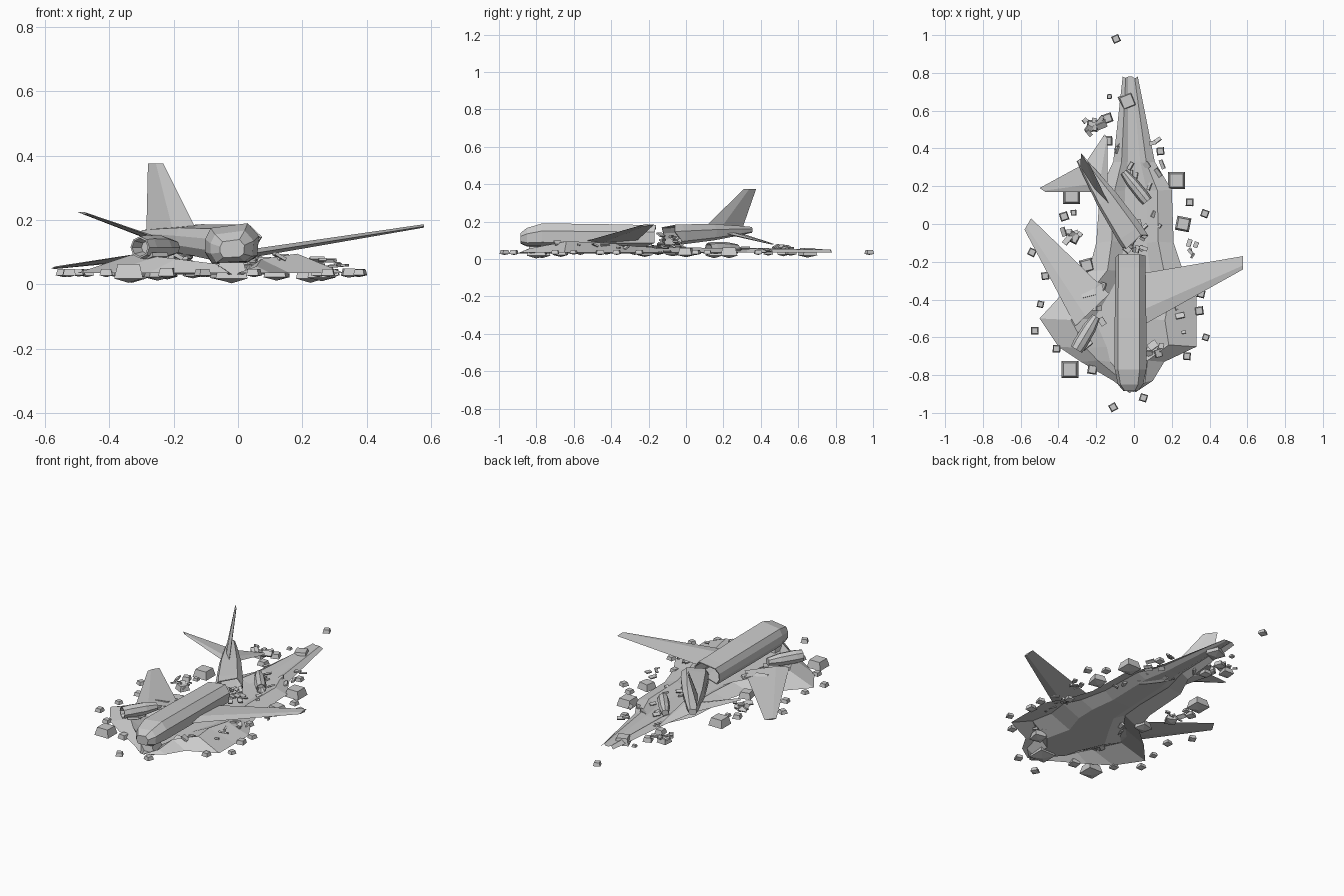
import bpy, bmesh, math, random
from mathutils import Vector, Matrix

random.seed(4)
cube = bpy.data.objects.get("Cube")
if cube:
    bpy.data.objects.remove(cube, do_unlink=True)


def make(name, verts, faces, closed=True):
    mesh = bpy.data.meshes.new(name)
    mesh.from_pydata([tuple(v) for v in verts], [], faces)
    bm = bmesh.new()
    bm.from_mesh(mesh)
    if closed:
        bmesh.ops.recalc_face_normals(bm, faces=bm.faces)
    bm.to_mesh(mesh)
    bm.free()
    ob = bpy.data.objects.new(name, mesh)
    bpy.context.collection.objects.link(ob)
    return ob


def loft(name, rings, cap_start=True, cap_end=True):
    """Skin a series of equal rings."""
    n = len(rings[0])
    verts = [v for r in rings for v in r]
    faces = []
    for i in range(len(rings) - 1):
        for k in range(n):
            j = (k + 1) % n
            faces.append((i*n + k, i*n + j, (i+1)*n + j, (i+1)*n + k))
    if cap_start:
        faces.append(tuple(range(n)))
    if cap_end:
        faces.append(tuple((len(rings) - 1)*n + k for k in range(n)))
    return make(name, verts, faces)


def shell(ob, thickness):
    mod = ob.modifiers.new("wall", 'SOLIDIFY')
    mod.thickness = thickness
    mod.offset = -1


def wing(name, lead_root, trail_root, lead_tip, trail_tip, thick):
    """Diamond-section panel, thinner at the tip."""
    rings = []
    for a, b, t in ((lead_root, trail_root, thick), (lead_tip, trail_tip, thick * 0.4)):
        a, b = Vector(a), Vector(b)
        up = Vector((0, 0, t / 2))
        rings.append([a, a.lerp(b, 0.3) + up, b, a.lerp(b, 0.3) - up])
    return loft(name, rings)


# Churned ground: y, left edge, right edge, ridge height, floor height
trench = [(.78, -.06, .02, .055, .045), (.33, -.11, .11, .06, .04),
          (.18, -.18, .20, .06, .035), (-.1, -.2, .21, .06, .03),
          (-.25, -.24, .26, .07, .03), (-.37, -.38, .33, .085, .03),
          (-.5, -.5, .33, .095, .03), (-.65, -.4, .33, .09, .03),
          (-.73, -.28, .16, .075, .03), (-.83, -.11, .1, .06, .03),
          (-.89, -.03, .01, .035, .03)]
verts, faces = [], []
for y, left, right, ridge, floor in trench:
    mid, half = (left + right) / 2, (right - left) / 2
    for f, z in ((-1, .035), (-.6, ridge), (-.3, floor), (.3, floor), (.6, ridge), (1, .035)):
        jit = random.uniform(-.006, .006) if abs(f) == .6 else 0
        verts.append((mid + f * half, y + 2 * jit, z + jit))
for i in range(len(trench) - 1):
    for k in range(5):
        a = i * 6 + k
        faces.append((a, a + 6, a + 7, a + 1))
make("ground_trench", verts, faces, closed=False)

# Forward fuselage, slightly rolled, torn open at the back
section = [(-.085, .015), (-.068, .05), (.047, .065), (.082, .025),
           (.077, -.035), (.047, -.055), (-.063, -.06), (-.085, -.025)]
rings = []
for y, s, cz in ((-.885, .45, .11), (-.85, .8, .115), (-.77, 1, .125),
                 (-.5, 1, .123), (-.23, .96, .12), (-.18, .96, .12)):
    rings.append([Vector((-.017 + x * s, y, cz + z * s)) for x, z in section])
for k, p in enumerate(rings[-1]):
    p.y += .02 if k in (1, 2) else random.uniform(-.04, .02)
body = loft("front_fuselage", rings, cap_end=False)
shell(body, .006)

# Tail fuselage, turned away from the front section
start, end = Vector((0, -.08, .125)), Vector((-.285, .345, .135))
axis = (end - start).normalized()
side = axis.cross(Vector((0, 0, 1))).normalized()
up = side.cross(axis)
rings = []
for t, s in ((0, .9), (.08, .9), (.5, .72), (.85, .42), (1, .26)):
    c = start.lerp(end, t) + up * (.02 * t)
    rings.append([c + side * x * s + up * z * s for x, z in section])
for p in rings[0]:
    p += axis * random.uniform(-.03, .03)
tail = loft("tail_fuselage", rings, cap_start=False)
shell(tail, .006)

# Fin leaning with the rolled tail
fin = [Vector(p) for p in ((-.13, .1, .17), (-.285, .3, .16), (-.28, .375, .375), (-.232, .31, .375))]
off = side * .012
loft("tail_fin", [[fin[0], fin[0].lerp(fin[1], .4) + off, fin[1], fin[0].lerp(fin[1], .4) - off],
                  [fin[3], fin[3].lerp(fin[2], .4) + off * .4, fin[2], fin[3].lerp(fin[2], .4) - off * .4]])

# Wings and stabilisers
wing("right_stabiliser", (-.2, .17, .125), (-.28, .31, .14), (-.47, .17, .22), (-.5, .19, .225), .018)
wing("left_stabiliser", (-.14, .22, .135), (-.26, .32, .13), (-.14, .45, .082), (-.155, .475, .08), .018)
wing("left_wing", (.04, -.54, .095), (.05, -.26, .1), (.578, -.24, .18), (.578, -.17, .185), .026)
wing("right_wing", (-.31, -.54, .095), (-.13, -.37, .09), (-.58, -.03, .05), (-.545, .03, .055), .02)


def engine(name, front, back, radius):
    """Eight-sided nacelle with a hollow intake and an inner cone."""
    a, b = Vector(front), Vector(back)
    d = (b - a).normalized()
    rot = d.to_track_quat('Z', 'Y')
    length = (b - a).length
    rings = []
    for t, r in ((.2, .5), (0, .75), (0, .9), (.2, 1), (.65, .95), (1, .6)):
        rings.append([a + d * t * length + rot @ Vector((
            radius * r * math.cos(k * math.pi / 4), radius * r * math.sin(k * math.pi / 4), 0))
            for k in range(8)])
    loft(name, rings)


engine("wing_engine", (-.305, -.665, .115), (-.2, -.49, .115), .038)
engine("loose_engine", (.07, .12, .06), (-.055, .275, .06), .032)


# Rubble: blocks with sloped sides and a shallow point underneath
def rock(x, y, size, name="rock"):
    turn = Matrix.Rotation(random.uniform(-.5, .5) if size < .085 else 0, 3, 'Z')
    base = max(.036 - size * .2, .018)
    verts = []
    for s, z in ((.5, 0), (.38, size * .5)):
        for u, v in ((-1, -1), (1, -1), (1, 1), (-1, 1)):
            verts.append(turn @ Vector((u * s * size, v * s * size, 0)) + Vector((x, y, base + z)))
    verts.append((x, y, base - size * .15))
    faces = [(4, 5, 6, 7)]
    for k in range(4):
        j = (k + 1) % 4
        faces += [(k, j, j + 4, k + 4), (j, k, 8)]
    make(name, verts, faces)


rocks = [(-.095, .98, .04), (-.13, .675, .025), (-.035, .65, .08), (-.14, .56, .05),
         (-.14, .44, .05), (-.22, .52, .06), (.14, .385, .04), (.225, .23, .09),
         (.295, .115, .04), (.375, .055, .04), (.26, 0, .075), (-.33, .15, .09),
         (-.37, .04, .045), (-.32, -.07, .06), (-.54, -.15, .04), (-.47, -.275, .04),
         (-.495, -.425, .035), (-.525, -.565, .04), (-.41, -.66, .04), (-.34, -.77, .09),
         (-.22, -.77, .05), (-.11, -.97, .04), (.05, -.92, .04), (.28, -.7, .04),
         (.38, -.6, .035), (.345, -.46, .045), (.355, -.37, .04), (.25, -.25, .04),
         (-.25, -.22, .07), (.12, -.67, .07), (-.02, -.8, .1), (-.32, .06, .03)]
for r in rocks:
    rock(*r)


# Torn scraps of wreckage
def scraps(name, centre, spread, count, size):
    bm = bmesh.new()
    for _ in range(count):
        offset = Vector([random.uniform(-s, s) for s in spread])
        scale = Matrix.Diagonal((size * random.uniform(.5, 1.5), size * random.uniform(.3, 1), size * .25, 1))
        spin = Matrix.Rotation(random.uniform(0, 6), 4, 'Z') @ Matrix.Rotation(random.uniform(-.7, .7), 4, 'X')
        bmesh.ops.create_cube(bm, size=1, matrix=Matrix.Translation(Vector(centre) + offset) @ spin @ scale)
    mesh = bpy.data.meshes.new(name)
    bm.to_mesh(mesh)
    bm.free()
    bpy.context.collection.objects.link(bpy.data.objects.new(name, mesh))


scraps("break_debris", (0, -.09, .1), (.05, .05, .035), 16, .035)
scraps("tail_debris", (-.21, .52, .055), (.05, .04, .015), 9, .04)
scraps("nose_debris", (.12, -.67, .07), (.04, .04, .02), 8, .04)
scraps("right_debris", (-.33, -.07, .05), (.05, .03, .015), 8, .035)
scraps("left_debris", (.31, -.14, .05), (.02, .04, .02), 5, .03)
scraps("trench_debris", (.03, .2, .05), (.12, .28, .01), 16, .035)
scraps("left_ridge_debris", (.24, -.45, .07), (.05, .13, .012), 8, .035)
scraps("right_ridge_debris", (-.2, -.48, .08), (.07, .17, .015), 9, .05)
